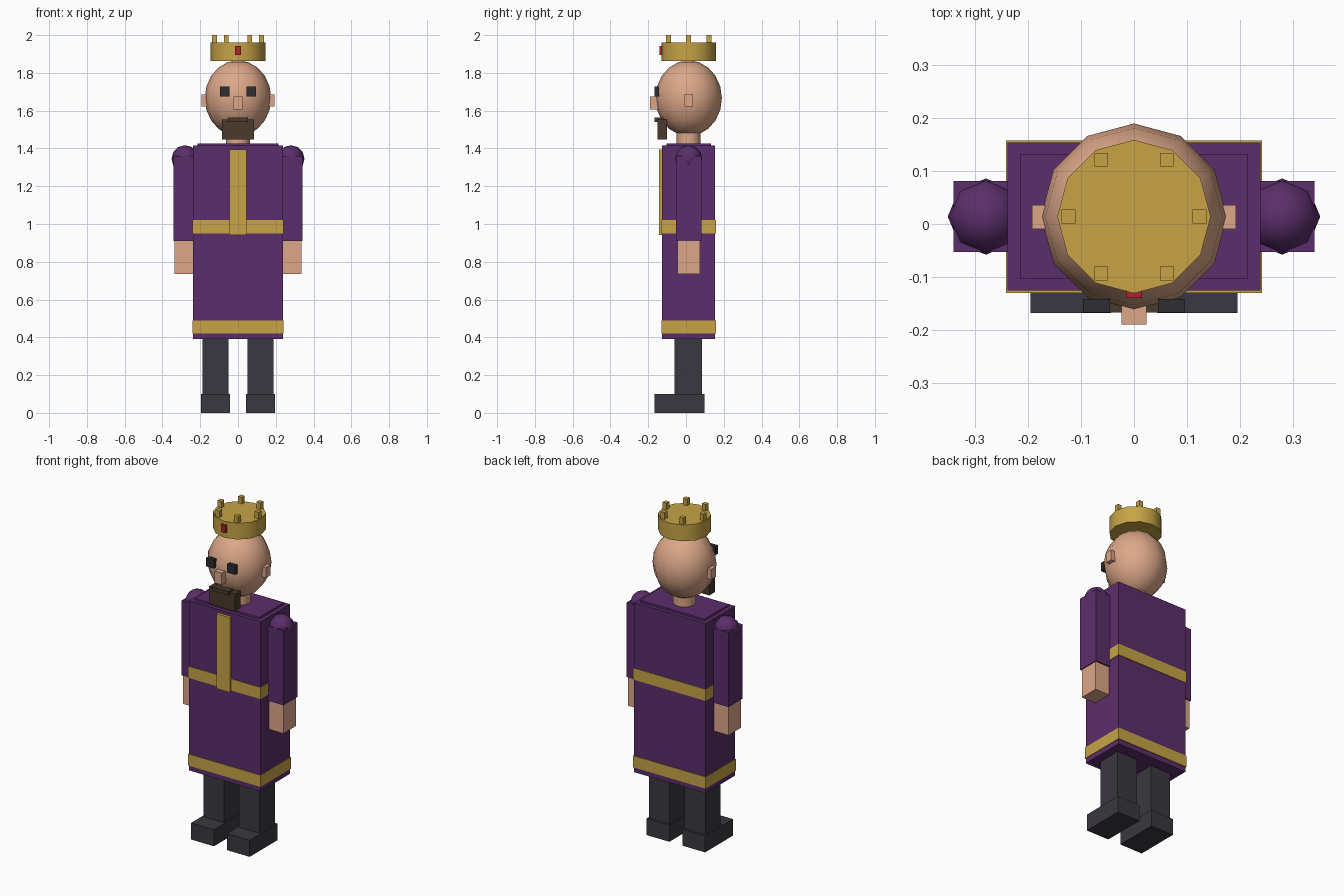
import bpy
import math

if "Cube" in bpy.data.objects:
    bpy.data.objects.remove(bpy.data.objects["Cube"], do_unlink=True)

CY = 0.014  # depth of the body's middle


def material(name, rgb):
    m = bpy.data.materials.new(name)
    m.use_nodes = True
    m.diffuse_color = (*rgb, 1)
    m.node_tree.nodes["Principled BSDF"].inputs["Base Color"].default_value = (*rgb, 1)
    return m


purple = material("purple cloth", (0.105, 0.027, 0.145))
gold = material("gold", (0.57, 0.37, 0.062))
skin = material("skin", (0.72, 0.39, 0.25))
dark = material("dark leather", (0.042, 0.04, 0.05))
black = material("eye black", (0.026, 0.027, 0.034))
brown = material("beard brown", (0.069, 0.042, 0.025))
red = material("jewel red", (0.42, 0.016, 0.027))


def finish(name, mat):
    ob = bpy.context.object
    ob.name = ob.data.name = name
    ob.data.materials.append(mat)
    return ob


def box(name, mat, x, y, z):
    """Box from (min, max) pairs on each axis."""
    spans = (x, y, z)
    bpy.ops.mesh.primitive_cube_add(size=1, location=[(a + b) / 2 for a, b in spans])
    ob = finish(name, mat)
    for v in ob.data.vertices:
        v.co = [c * (b - a) for c, (a, b) in zip(v.co, spans)]
    return ob


def pair(name, mat, x, y, z):
    """The same box on both sides of the body."""
    box("left_" + name, mat, x, y, z)
    box("right_" + name, mat, (-x[1], -x[0]), y, z)


def ball(name, mat, x, z, radius, segments, rings, stretch=1):
    bpy.ops.mesh.primitive_uv_sphere_add(segments=segments, ring_count=rings,
                                         radius=radius, location=(x, CY, z))
    ob = finish(name, mat)
    for v in ob.data.vertices:
        v.co.z *= stretch
    bpy.ops.object.shade_smooth()


def drum(name, mat, radius, z0, z1):
    bpy.ops.mesh.primitive_cylinder_add(vertices=12, radius=radius, depth=z1 - z0,
                                        location=(0, CY, (z0 + z1) / 2))
    finish(name, mat)
    bpy.ops.object.shade_smooth_by_angle(angle=math.radians(35))


def around(half):
    return (CY - half, CY + half)


# Robe and its gold trim
box("robe", purple, (-0.239, 0.239), around(0.14), (0.39, 1.415))
box("collar", purple, (-0.215, 0.215), around(0.118), (1.40, 1.427))
box("belt", gold, (-0.242, 0.242), around(0.144), (0.95, 1.02))
box("hem_band", gold, (-0.242, 0.242), around(0.144), (0.42, 0.49))
box("front_stripe", gold, (-0.045, 0.045), (-0.143, -0.12), (0.943, 1.395))

# Limbs
pair("arm", purple, (0.208, 0.341), around(0.067), (0.91, 1.36))
pair("hand", skin, (0.215, 0.335), around(0.059), (0.735, 0.915))
pair("leg", dark, (0.05, 0.188), (-0.062, 0.084), (0.05, 0.42))
pair("boot", dark, (0.043, 0.196), (-0.168, 0.097), (0, 0.1))
for side, x in (("left", 0.28), ("right", -0.28)):
    ball(side + "_shoulder", purple, x, 1.345, 0.072, 8, 6)

# Head and face
drum("neck", skin, 0.064, 1.41, 1.52)
ball("head", skin, 0, 1.666, 0.176, 12, 10, 1.14)
pair("ear", skin, (0.15, 0.193), (-0.009, 0.036), (1.623, 1.685))
pair("eye", black, (0.045, 0.096), (-0.167, -0.142), (1.676, 1.728))
box("nose", skin, (-0.024, 0.024), (-0.19, -0.14), (1.605, 1.676))
box("beard", brown, (-0.086, 0.086), (-0.152, -0.1), (1.447, 1.553))
box("moustache", brown, (-0.052, 0.052), (-0.167, -0.112), (1.54, 1.563))

# Crown with six points and a jewel
drum("crown", gold, 0.145, 1.862, 1.96)
for i in range(6):
    a = math.radians(60 * i)
    px, py = 0.124 * math.cos(a), CY + 0.124 * math.sin(a)
    box(f"crown_point_{i + 1}", gold, (px - 0.013, px + 0.013),
        (py - 0.013, py + 0.013), (1.94, 2.0))
box("crown_jewel", red, (-0.015, 0.015), (-0.14, -0.11), (1.895, 1.942))
